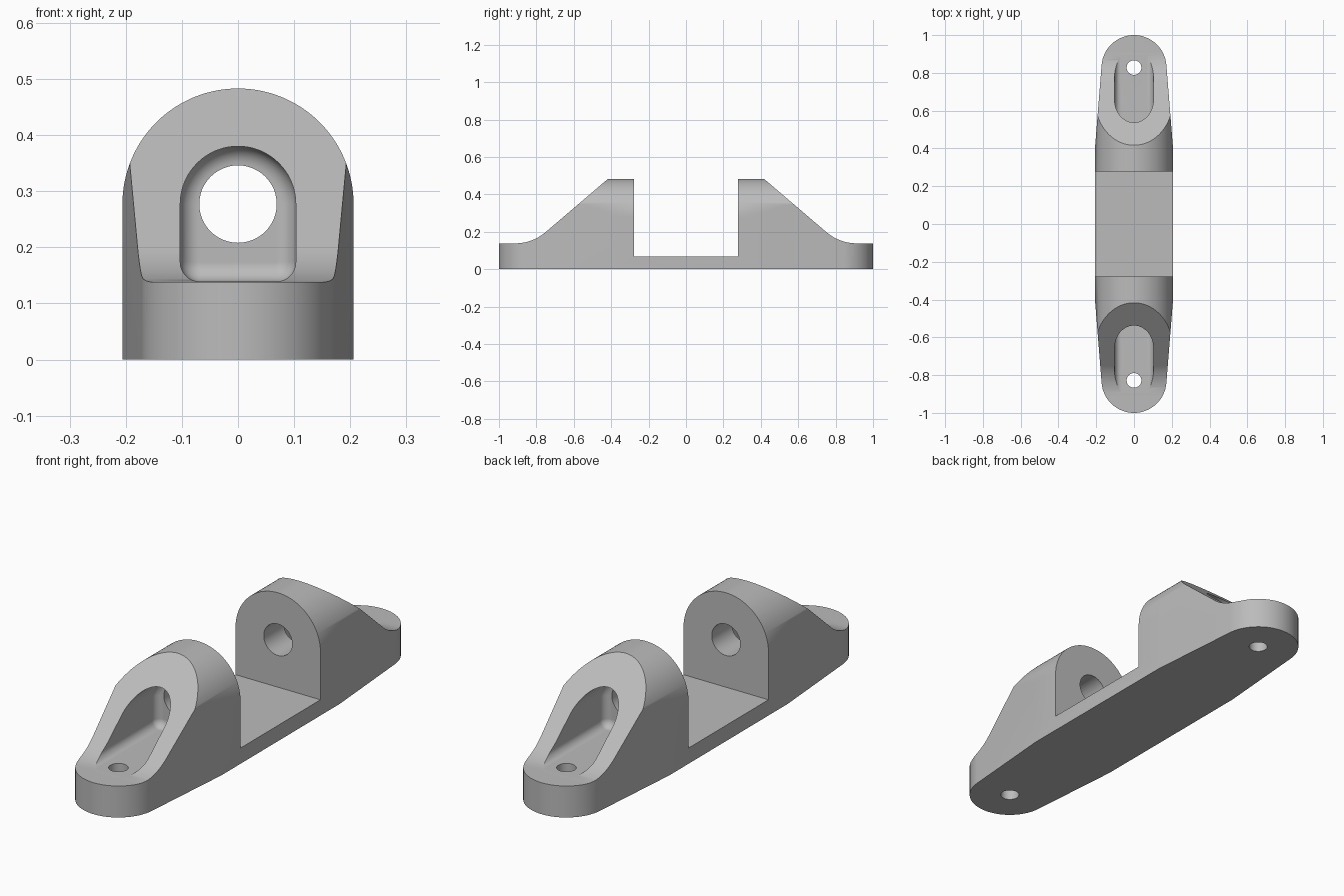
import bpy, bmesh
from math import sin, cos, tan, pi, radians
from mathutils import Vector

if "Cube" in bpy.data.objects:
    bpy.data.objects.remove(bpy.data.objects["Cube"])

W = 0.206          # half width of the lugs
AXIS_Z = 0.277     # pin bore height
LEDGE = 0.138      # height of the mounting ears
INNER = 0.277      # inner lug face
HOLE_Y = 0.828


def arc(cx, cy, r, a0, a1, n):
    return [(cx + r * cos(radians(a0 + (a1 - a0) * i / n)),
             cy + r * sin(radians(a0 + (a1 - a0) * i / n))) for i in range(n + 1)]


def loft(name, rings):
    """Skin a list of closed rings and cap both ends."""
    bm = bmesh.new()
    rows = [[bm.verts.new(p) for p in ring] for ring in rings]
    n = len(rows[0])
    for a, b in zip(rows, rows[1:]):
        for i in range(n):
            bm.faces.new((a[i], a[(i + 1) % n], b[(i + 1) % n], b[i]))
    bm.faces.new(rows[0])
    bm.faces.new(rows[-1])
    bmesh.ops.recalc_face_normals(bm, faces=bm.faces)
    mesh = bpy.data.meshes.new(name)
    bm.to_mesh(mesh)
    bm.free()
    obj = bpy.data.objects.new(name, mesh)
    bpy.context.collection.objects.link(obj)
    return obj


def prism(name, pts, axis, lo, hi):
    """Extrude a 2D outline along x, y or z."""
    place = {"x": lambda p, t: (t, p[0], p[1]),
             "y": lambda p, t: (p[0], t, p[1]),
             "z": lambda p, t: (p[0], p[1], t)}[axis]
    return loft(name, [[Vector(place(p, t)) for p in pts] for t in (lo, hi)])


def boolean(target, tool, operation):
    bpy.context.view_layer.objects.active = target
    mod = target.modifiers.new(operation, "BOOLEAN")
    mod.operation, mod.solver, mod.object = operation, "EXACT", tool
    bpy.ops.object.modifier_apply(modifier=mod.name)
    bpy.data.objects.remove(tool)


# Plan outline: rounded ears tapering out to a straight middle
end = arc(0, HOLE_Y, 0.172, 5, 175, 32)
half = [(W, 0.41)] + end + [(-W, 0.41)]
plan = half + [(-x, -y) for x, y in half]
bracket = prism("bracket", plan, "z", 0, 0.6)

# Side profile: ear ledge, filleted ramp, lug top, central gap
slope, fillet = radians(40.5), 0.25
corner = 0.417 + (0.483 - LEDGE) / tan(slope)
tangent = corner + fillet * tan(slope / 2)
ramp = arc(tangent, LEDGE + fillet, fillet, 270, 270 - 40.5, 14)
side = [(1.1, -0.1), (1.1, LEDGE)] + ramp + [(0.417, 0.483), (0.417, 0.6),
                                             (INNER, 0.6), (INNER, 0.069)]
side += [(-y, z) for y, z in reversed(side)]
boolean(bracket, prism("side_profile", side, "x", -0.5, 0.5), "INTERSECT")

# Front profile: arched lugs
arch = [(-W, -0.1), (W, -0.1)] + arc(0, AXIS_Z, W, 0, 180, 64)
boolean(bracket, prism("front_profile", arch, "y", -1.2, 1.2), "INTERSECT")


def pocket_ring(inset, y):
    """Arched pocket section with rounded floor corners."""
    r, c, floor = 0.103 - inset, 0.035 - inset, LEDGE + 0.0008 + inset
    pts = (arc(0, AXIS_Z, r, 0, 180, 40)
           + arc(-r + c, floor + c, c, 180, 270, 8)
           + arc(r - c, floor + c, c, 270, 360, 8))
    return [Vector((x, y, z)) for x, z in pts]


# Filleted pockets in the ramps and screw holes in the ears
for s in (-1, 1):
    R, back = 0.034, 0.415
    rings = [pocket_ring(R * (1 - sin(t)), s * (back + R * (1 - cos(t))))
             for t in (pi / 2 * i / 8 for i in range(9))]
    rings.append(pocket_ring(0, s * 1.2))
    boolean(bracket, loft("pocket", rings), "DIFFERENCE")
    hole = arc(0, s * HOLE_Y, 0.039, 0, 360, 32)[:-1]
    boolean(bracket, prism("screw_hole", hole, "z", -0.1, 0.3), "DIFFERENCE")

# Pin bore through both lugs
bore = arc(0, AXIS_Z, 0.069, 0, 360, 48)[:-1]
boolean(bracket, prism("pin_bore", bore, "y", -0.7, 0.7), "DIFFERENCE")

# Plain grey metal
grey = bpy.data.materials.new("grey_metal")
grey.use_nodes = True
colour = (0.5, 0.5, 0.5, 1)
grey.diffuse_color = colour
grey.node_tree.nodes["Principled BSDF"].inputs["Base Color"].default_value = colour
bracket.data.materials.clear()
bracket.data.materials.append(grey)

# Smooth curves, crisp edges
bpy.ops.object.select_all(action="DESELECT")
bracket.select_set(True)
bpy.context.view_layer.objects.active = bracket
bpy.ops.object.shade_smooth_by_angle(angle=radians(25))
weighted = bracket.modifiers.new("weighted_normals", "WEIGHTED_NORMAL")
weighted.keep_sharp = True
